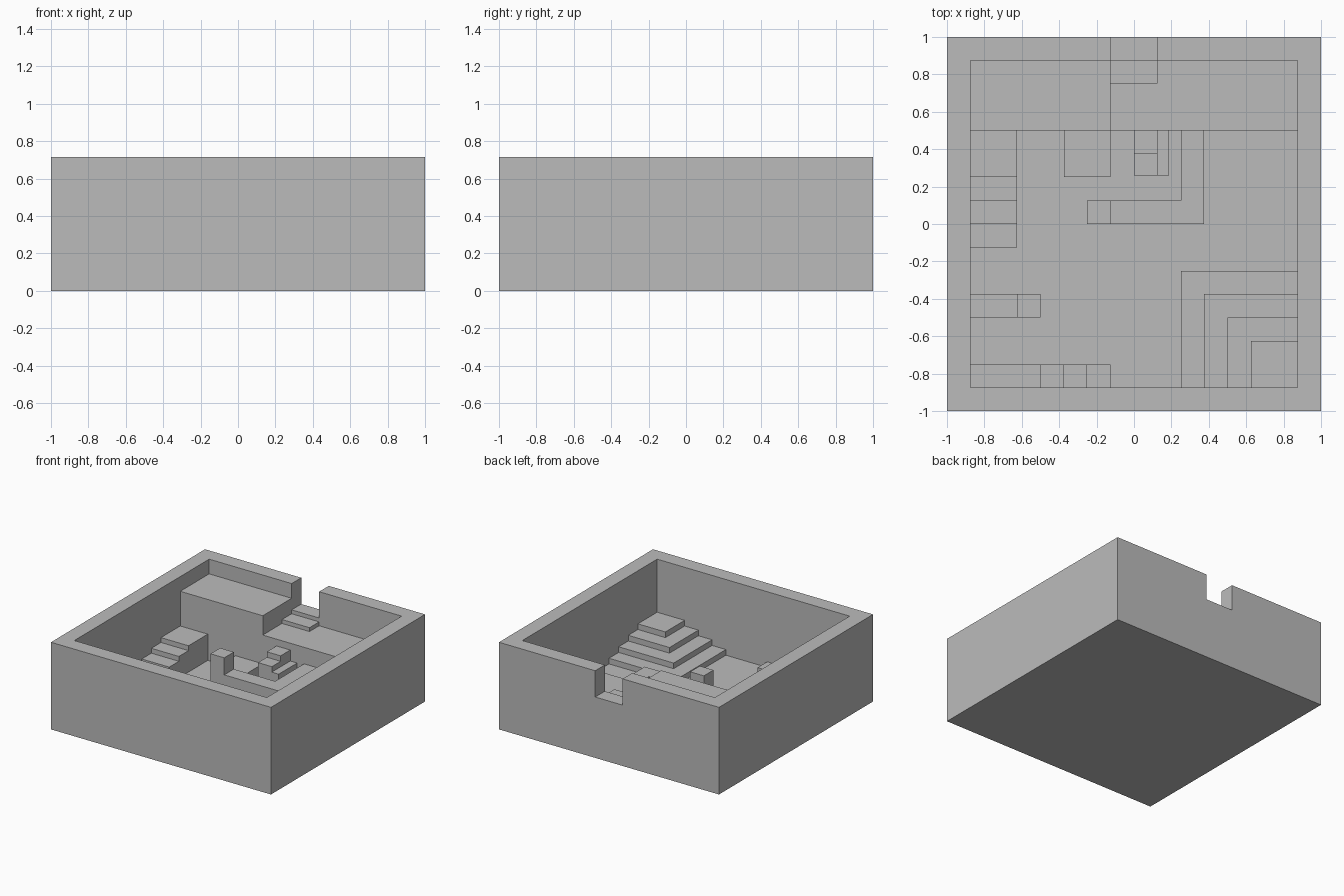
import bpy

old = bpy.data.objects.get("Cube")
if old:
    bpy.data.objects.remove(old, do_unlink=True)

stone = bpy.data.materials.new("plain_grey")
stone.use_nodes = True
GREY = (0.5, 0.5, 0.5, 1)
stone.diffuse_color = GREY
stone.node_tree.nodes["Principled BSDF"].inputs["Base Color"].default_value = GREY

CELL = 0.125      # plan grid
TOP = 0.716       # wall height
FLOOR = 0.094     # room floor
IN = 7            # inner wall face, in cells


def block(name, x0, x1, y0, y1, top, bottom=FLOOR):
    """Box with plan limits in grid cells and heights in units."""
    bpy.ops.mesh.primitive_cube_add(size=1)
    ob = bpy.context.object
    ob.name = ob.data.name = name
    for v in ob.data.vertices:
        v.co.x = (x1 if v.co.x > 0 else x0) * CELL
        v.co.y = (y1 if v.co.y > 0 else y0) * CELL
        v.co.z = top if v.co.z > 0 else bottom
    ob.data.materials.append(stone)
    return ob


def cut(target, cutter):
    """Subtract the cutter and discard it."""
    cutter.hide_render = True
    mod = target.modifiers.new("cut", "BOOLEAN")
    mod.operation = "DIFFERENCE"
    mod.solver = "EXACT"
    mod.object = cutter
    bpy.context.view_layer.objects.active = target
    bpy.ops.object.modifier_apply(modifier=mod.name)
    bpy.data.objects.remove(cutter, do_unlink=True)


# Outer shell with the room and the back doorway cut out
shell = block("outer_walls", -8, 8, -8, 8, TOP, 0)
cut(shell, block("room_cutter", -IN, IN, -IN, IN, 1))
cut(shell, block("doorway_cutter", -1, 1, 6.5, 9, 1, 0.5))

# Back platform, its raised half, and the doorway step
block("back_platform", -1, IN, 4, IN, 0.436)
block("raised_platform", -IN, -1, 4, IN, 0.595)
block("doorway_step", -1, 1, 6, IN, 0.468, 0.43)
block("low_landing", -3, -1, 2, 4, 0.2)

# Stepped corner pyramid
for i in range(4):
    block(f"corner_tier_{i + 1}", 2 + i, IN, -IN, -2 - i, FLOOR + 0.0465 * (i + 1))

# Stairs along the right-hand wall, climbing to the back
for i, top in enumerate((0.19, 0.23, 0.27)):
    block(f"side_stair_{i + 1}", -IN, -5, i - 1, i, top)
block("side_stair_landing", -IN, -5, 2, 4, 0.31)

# Stairs along the front wall
for i in range(3):
    block(f"front_stair_{i + 1}", -2 - i, -1 - i, -IN, -6, FLOOR + 0.0465 * (i + 1))
block("front_stair_landing", -IN, -4, -IN, -6, 0.281)

# Winding stair below the platform
block("winding_step_high", 0, 1, 3, 4, 0.38)
block("winding_step_middle", 0, 1, 2.08, 3, 0.335)
block("winding_step_low", 1, 1.5, 2.08, 4, 0.29)

# L-shaped low wall with its end post
block("low_wall_long", -1, 3, 0, 1, 0.3)
block("low_wall_short", 2, 3, 1, 4, 0.3)
block("wall_post", -2, -1, 0, 1, 0.44)

# Short side wall with its end post
block("side_low_wall", -IN, -5, -4, -3, 0.3)
block("side_post", -5, -4, -4, -3, 0.4)
